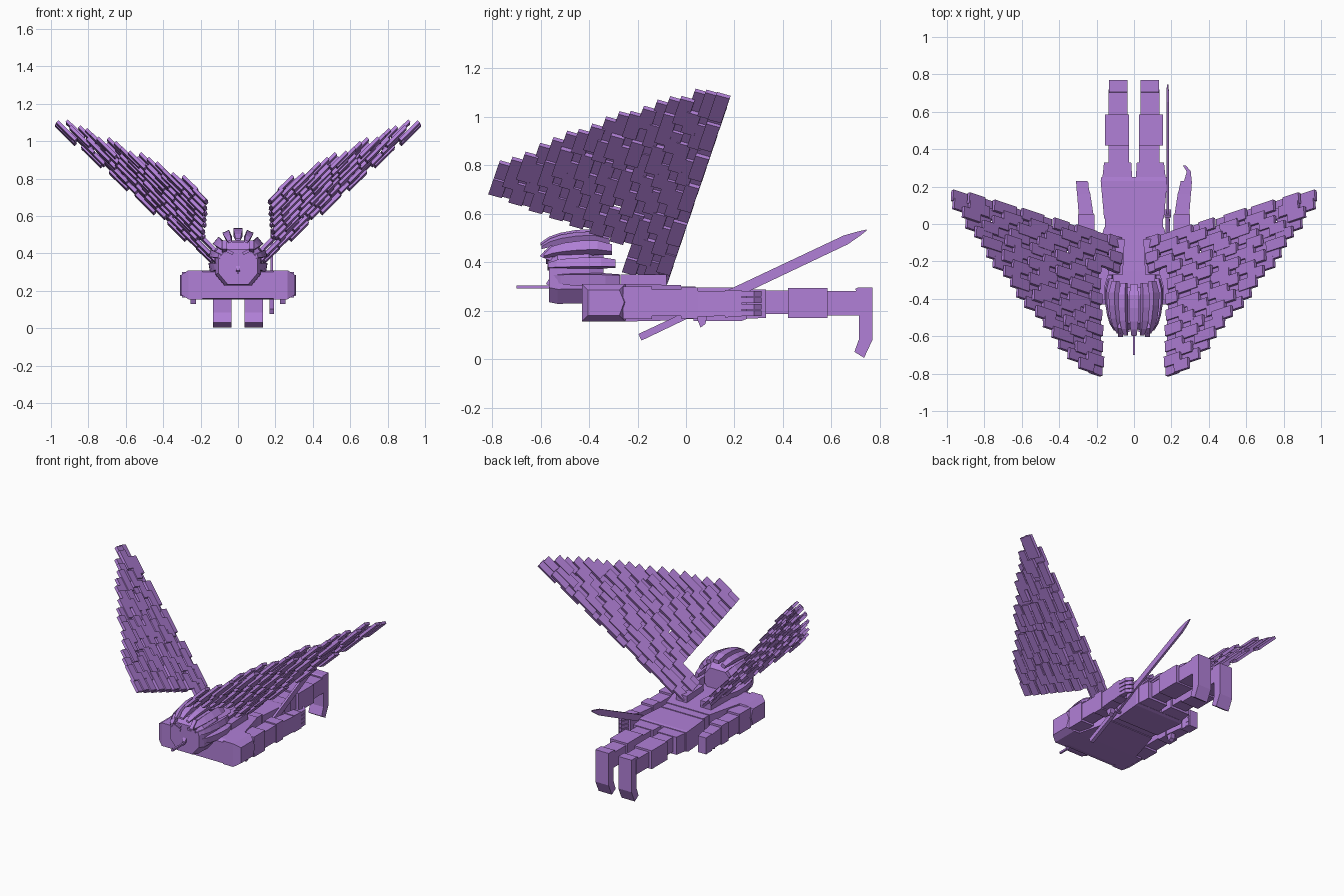
import bpy, bmesh, math, random
from mathutils import Vector

if "Cube" in bpy.data.objects:
    bpy.data.objects.remove(bpy.data.objects["Cube"], do_unlink=True)
random.seed(4)

purple = bpy.data.materials.new("purple")
purple.use_nodes = True
COL = (0.44, 0.215, 0.68, 1)
purple.diffuse_color = COL
purple.node_tree.nodes["Principled BSDF"].inputs["Base Color"].default_value = COL


def finish(name, bm, mirror=False):
    bmesh.ops.recalc_face_normals(bm, faces=bm.faces)
    me = bpy.data.meshes.new(name)
    bm.to_mesh(me)
    bm.free()
    me.materials.append(purple)
    ob = bpy.data.objects.new(name, me)
    bpy.context.collection.objects.link(ob)
    if mirror:
        ob.modifiers.new("Mirror", 'MIRROR').use_mirror_merge = False
    return ob


def skin(bm, rings):
    """Join rings of points into a closed tube."""
    vs = [[bm.verts.new(p) for p in r] for r in rings]
    n = len(vs[0])
    for a, b in zip(vs, vs[1:]):
        for i in range(n):
            j = (i + 1) % n
            bm.faces.new((a[i], a[j], b[j], b[i]))
    bm.faces.new(vs[0][::-1])
    bm.faces.new(vs[-1])


def loft(name, secs, mirror=False):
    """Boxy loft along y; each section is y, x0, x1, z0, z1."""
    bm = bmesh.new()
    skin(bm, [[(a, y, c), (b, y, c), (b, y, d), (a, y, d)] for y, a, b, c, d in secs])
    return finish(name, bm, mirror)


def prism(name, pts, x0, x1, mirror=False):
    """Side profile of (y, z) points extruded across x."""
    bm = bmesh.new()
    skin(bm, [[(x, y, z) for y, z in pts] for x in (x0, x1)])
    return finish(name, bm, mirror)


def slab(bm, o, u, v, w):
    """Box centred on o with half axes u, v, w."""
    skin(bm, [[o + k * u - v - w, o + k * u + v - w, o + k * u + v + w, o + k * u - v + w]
              for k in (-1, 1)])


# torso
loft("chest", [(-.43, -.19, .19, .16, .30), (-.40, -.225, .225, .155, .31),
               (-.25, -.225, .225, .155, .31), (-.02, -.16, .16, .16, .305)])
loft("waist", [(-.03, -.155, .155, .165, .30), (.04, -.155, .155, .165, .30)])
loft("hips", [(.03, -.16, .16, .158, .295), (.23, -.178, .178, .158, .295),
              (.25, -.175, .175, .165, .292)])
loft("neck", [(-.46, -.06, .06, .25, .31), (-.34, -.07, .07, .25, .34)])

# legs
loft("thigh", [(.22, .008, .172, .165, .288), (.33, .015, .16, .17, .288)], True)
loft("knee", [(.32, .028, .135, .185, .283), (.43, .028, .135, .185, .283)], True)
loft("shin", [(.42, .026, .155, .17, .293), (.585, .026, .155, .17, .293)], True)
loft("ankle", [(.58, .035, .135, .18, .28), (.72, .035, .135, .18, .28)], True)
prism("foot", [(.71, .295), (.77, .295), (.77, .08), (.735, .005), (.695, .03),
               (.715, .085), (.715, .18), (.70, .29)], .036, .134, True)

# shoulders and arms
bm = bmesh.new()
skin(bm, [[(x, y, z) for y, z in ((-.43 + k, .155 + k), (-.25 - k, .155 + k), (-.23 - k, .235),
                                  (-.25 - k, .31 - k), (-.43 + k, .31 - k))]
          for x, k in ((.19, 0), (.265, 0), (.305, .025))])
finish("shoulder", bm, True)
ARM = [("upper_arm", -.26, -.14, .205, .30, .165, .30),
       ("elbow", -.15, -.01, .21, .295, .178, .287),
       ("forearm", -.02, .05, .21, .30, .168, .295)]
for name, a, b, x0, x1, z0, z1 in ARM:
    loft(name, [(a, x0, x1, z0, z1), (b, x0, x1, z0, z1)], True)
loft("wrist", [(.04, .215, .295, .175, .282), (.17, .235, .305, .178, .28)], True)
loft("palm", [(.16, .235, .305, .172, .285), (.23, .25, .31, .175, .285)], True)
prism("thumb", [(.04, .18), (.09, .19), (.08, .145), (.06, .13)], .225, .255, True)

# open fingers on the left hand, curled ones on the right
for i in range(4):
    z = .178 + .027 * i
    loft("left_finger", [(.21, .262, .308, z, z + .022), (.28, .282, .305, z, z + .022),
                         (.312, .262, .278, z, z + .022)])
    loft("right_finger", [(.17, -.275, -.24, z, z + .022), (.225, -.275, -.245, z, z + .022)])

# head with a chamfered jaw
bm = bmesh.new()
skin(bm, [[(-w + .05, y, z0), (w - .05, y, z0), (w, y, z0 + .06), (w, y, z1 - .05),
           (w - .04, y, z1), (-w + .04, y, z1), (-w, y, z1 - .05), (-w, y, z0 + .06)]
          for y, w, z0, z1 in ((-.565, .105, .235, .42), (-.53, .12, .228, .46),
                               (-.40, .125, .23, .47), (-.34, .10, .27, .44))])
finish("head", bm)
loft("mouth_stick", [(-.70, -.006, .006, .292, .304), (-.55, -.006, .006, .292, .304)])
prism("nose", [(-.56, .34), (-.578, .31), (-.56, .30)], -.012, .012)

# slanted eyes and brows
bm = bmesh.new()
slab(bm, Vector((.055, -.567, .385)), Vector((.025, 0, .010)), Vector((0, .004, 0)), Vector((-.003, 0, .010)))
slab(bm, Vector((.058, -.569, .415)), Vector((.032, 0, .016)), Vector((0, .008, 0)), Vector((-.003, 0, .007)))
finish("eye_and_brow", bm, True)

# swept hair locks fanned round the head
ARC = [(-.60, .80, .006), (-.565, .92, .012), (-.52, 1.0, .016), (-.45, 1.07, .018),
       (-.38, 1.08, .018), (-.32, 1.0, .012)]


def lock(bm, ang, half):
    out = Vector((math.sin(ang), 0, math.cos(ang)))
    side = Vector((math.cos(ang), 0, -math.sin(ang)))
    rings = []
    for y, r, t in ARC:
        y += .04 * (1 - math.cos(ang))
        o = Vector((.128 * r * out.x, y, .355 + .15 * r * out.z))
        w = side * half * (.35 + 40 * t)
        rings.append([o - w - out * t, o + w - out * t, o + w + out * t, o - w + out * t])
    skin(bm, rings)


bm = bmesh.new()
for k in range(-4, 5):
    lock(bm, math.radians(25 * k), .023 if k % 2 == 0 else .018)
finish("hair", bm)

# small tips hanging over the forehead
prism("fringe", [(-.605, .425), (-.56, .405), (-.52, .46), (-.56, .47)], .06, .085, True)

# sword slung at the left hip, tilted up to the back
a, b = Vector((.18, -.19, .09)), Vector((.18, .74, .53))
d = (b - a).normalized()
up = Vector((0, -d.z, d.y))


def rod(name, parts):
    bm = bmesh.new()
    skin(bm, [[a + d * s + up * h * j + Vector((w * i, 0, 0))
               for i, j in ((-1, -1), (1, -1), (1, 1), (-1, 1))] for s, h, w in parts])
    finish(name, bm)


rod("sword_grip", [(0, .015, .012), (.27, .014, .011)])
rod("sword_guard", [(.265, .034, .018), (.28, .034, .018)])
rod("sword_blade", [(.28, .021, .007), (.94, .020, .007), (1.0, .010, .006), (1.035, .002, .003)])

# wings: parallel rows of overlapping flat feathers
root = Vector((.10, -.10, .335))
span = Vector((.735, .217, .643)).normalized()
chord = Vector((-.03, -.936, .353)).normalized()
norm = span.cross(chord)
ROWS = 18
bm = bmesh.new()
for i in range(ROWS):
    c = .76 * i / (ROWS - 1)
    s_in = -.03 if c < .16 else .125
    s_out = 1.18 - 1.2 * max(c - .03, 0) + .05 * math.sin(math.pi * c / .76)
    count = max(1, round((s_out - s_in) / .105))
    step = (s_out - s_in) / count
    for k in range(count):
        s0 = s_in + k * step - (random.uniform(.01, .05) if k else 0)
        s1 = s_in + (k + 1) * step
        if k < count - 1:
            s1 += random.uniform(-.02, .03)
        half = (s1 - s0) / 2
        lift = (.009 if (i + k) % 2 else -.009) + random.uniform(-.004, .004)
        o = root + span * (s0 + half) + chord * c + norm * lift
        slab(bm, o, (span - norm * .06) * half, (chord + norm * .12) * .029, norm * .009)
finish("wing_feathers", bm, True)

# wing joints on the back
loft("wing_root", [(-.27, .06, .14, .29, .35), (-.08, .05, .13, .29, .35)], True)
